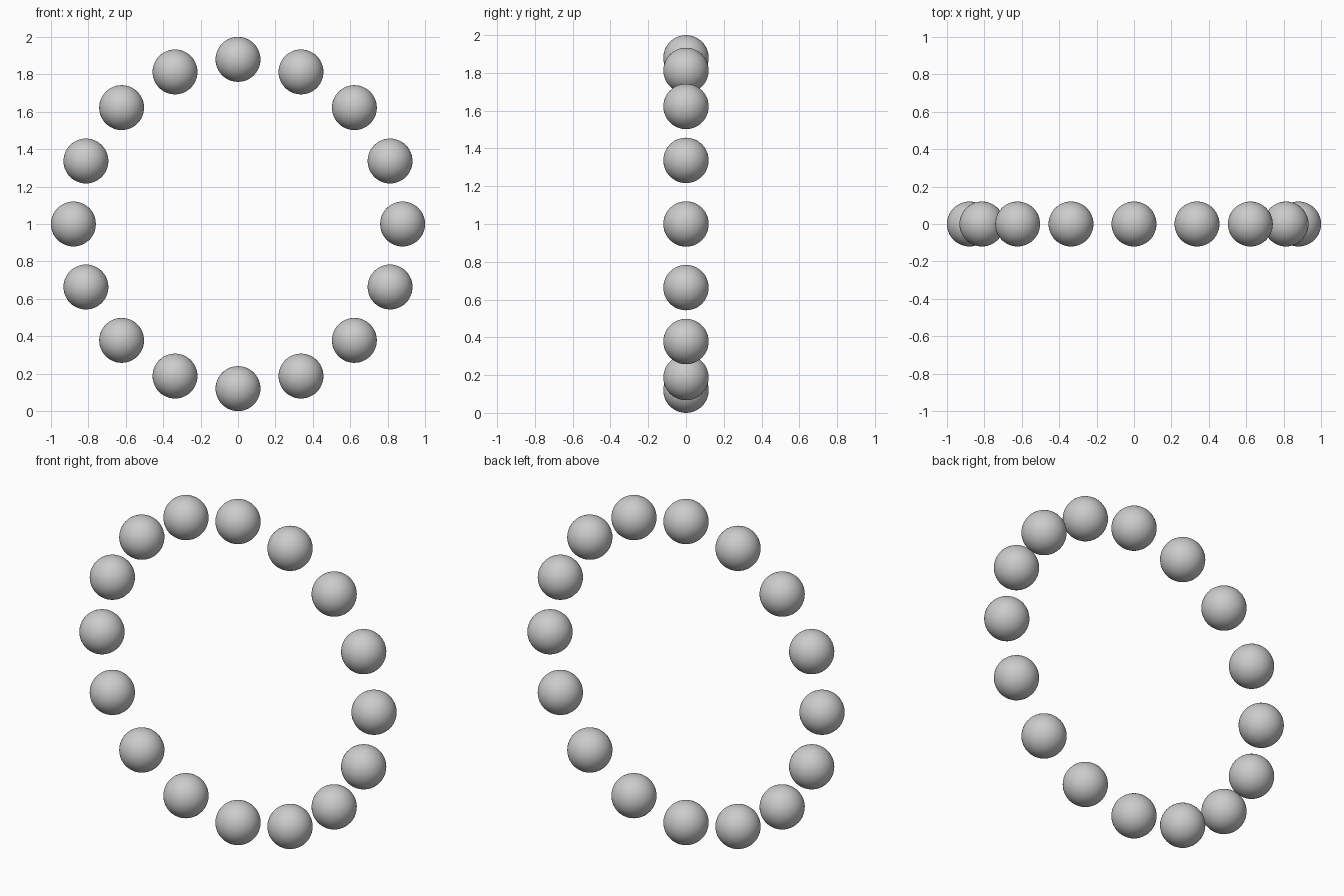
import bpy
from math import sin, cos, tau

if "Cube" in bpy.data.objects:
    bpy.data.objects.remove(bpy.data.objects["Cube"])

COUNT = 16
BEAD_R = 0.12
RING_R = 1.0 - BEAD_R

# One smooth bead, shared by every position on the upright ring
bpy.ops.mesh.primitive_uv_sphere_add(segments=48, ring_count=24, radius=BEAD_R)
first = bpy.context.object
bpy.ops.object.shade_smooth()
first.data.name = "bead"

# Ring of evenly spaced beads in the XZ plane, resting on z = 0
for i in range(COUNT):
    bead = first if i == 0 else first.copy()
    if i:
        bpy.context.collection.objects.link(bead)
    bead.name = f"bead_{i + 1:02d}"
    a = tau * i / COUNT
    bead.location = (RING_R * cos(a), 0, 1 + RING_R * sin(a))
